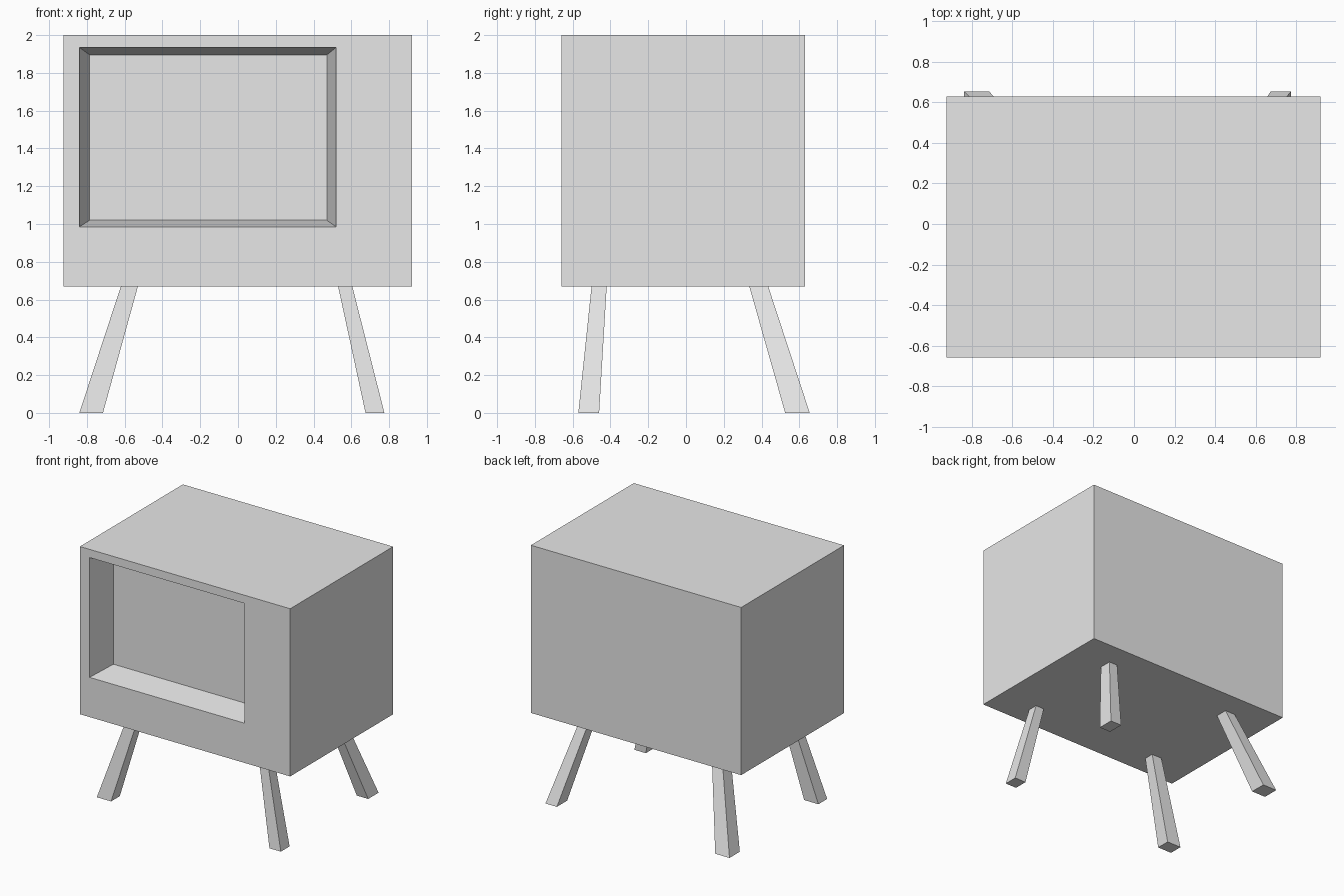
import bpy, bmesh

default = bpy.data.objects.get("Cube")
if default:
    bpy.data.objects.remove(default, do_unlink=True)

# Single plain grey
grey = bpy.data.materials.new("plain_grey")
grey.use_nodes = True
grey.diffuse_color = (0.8, 0.8, 0.8, 1)
grey.node_tree.nodes["Principled BSDF"].inputs["Base Color"].default_value = (0.8, 0.8, 0.8, 1)


def tapered_box(name, axis, start, end, rect_start, rect_end):
    """Box along an axis (1 = y, 2 = z) whose end rectangles differ.
    Each rectangle is ((low, high), (low, high)) in the other two axes."""
    others = [a for a in range(3) if a != axis]
    bm = bmesh.new()
    bmesh.ops.create_cube(bm, size=2)
    for v in bm.verts:
        far = v.co[axis] > 0
        rect = rect_end if far else rect_start
        for a, span in zip(others, rect):
            v.co[a] = span[v.co[a] > 0]
        v.co[axis] = end if far else start
    bmesh.ops.recalc_face_normals(bm, faces=bm.faces)
    mesh = bpy.data.meshes.new(name)
    bm.to_mesh(mesh)
    bm.free()
    mesh.materials.append(grey)
    obj = bpy.data.objects.new(name, mesh)
    bpy.context.collection.objects.link(obj)
    return obj


# Cabinet box
FRONT, BASE = -0.66, 0.67
footprint = ((-0.925, 0.92), (FRONT, 0.63))
cabinet = tapered_box("cabinet", 2, BASE, 2.0, footprint, footprint)

# Sloped screen recess, cut slightly past the front face
opening = ((-0.84, 0.52), (0.985, 1.935))
screen = ((-0.785, 0.47), (1.02, 1.895))
depth, margin = 0.22, 0.04
outer = [[o + (o - s) * margin / depth for o, s in zip(a, b)]
         for a, b in zip(opening, screen)]
cutter = tapered_box("recess_cutter", 1, FRONT - margin, FRONT + depth, outer, screen)
cutter.hide_render = True
cut = cabinet.modifiers.new("screen_recess", 'BOOLEAN')
cut.operation = 'DIFFERENCE'
cut.solver = 'EXACT'
cut.object = cutter
bpy.context.view_layer.objects.active = cabinet
bpy.ops.object.modifier_apply(modifier=cut.name)
bpy.data.objects.remove(cutter, do_unlink=True)

# Splayed legs: (foot span, top span) for each side and each end
sides = {"right": ((-0.84, -0.715), (-0.62, -0.53)),
         "left": ((0.675, 0.775), (0.53, 0.605))}
ends = {"front": ((-0.57, -0.46), (-0.50, -0.42)),
        "back": ((0.525, 0.655), (0.335, 0.435))}
for side, (foot_x, top_x) in sides.items():
    for end, (foot_y, top_y) in ends.items():
        tapered_box(f"{end}_{side}_leg", 2, 0, BASE, (foot_x, foot_y), (top_x, top_y))
